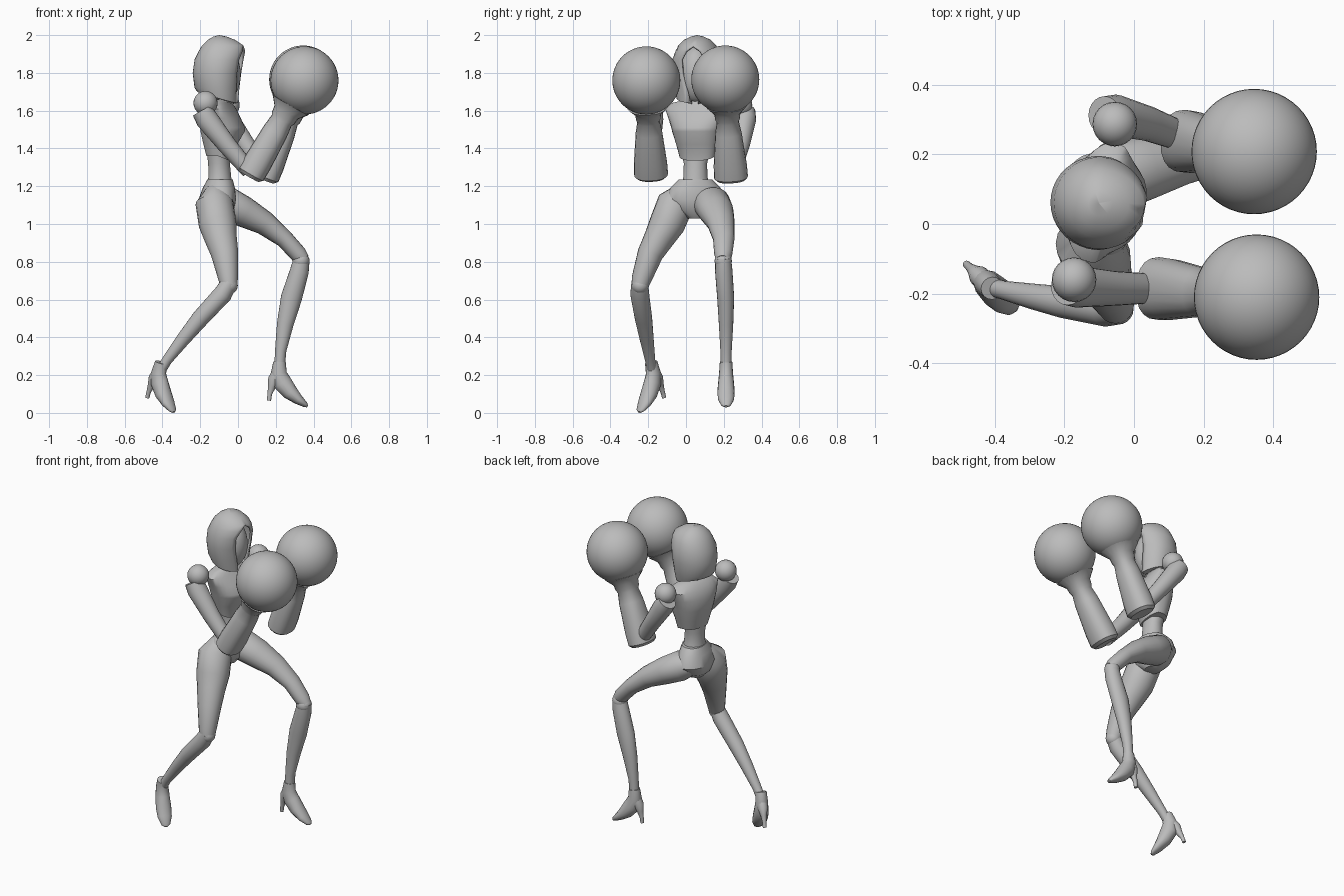
import bpy, bmesh, math
from mathutils import Vector, Matrix

cube = bpy.data.objects.get("Cube")
if cube:
    bpy.data.objects.remove(cube, do_unlink=True)

grey = bpy.data.materials.new("plain grey")
grey.use_nodes = True
grey.diffuse_color = (0.5, 0.5, 0.5, 1)
grey.node_tree.nodes["Principled BSDF"].inputs["Base Color"].default_value = (0.5, 0.5, 0.5, 1)


def finish(name, bm, angle=40):
    """Turn a bmesh into a smooth shaded object with sharp creases."""
    bmesh.ops.recalc_face_normals(bm, faces=bm.faces)
    mesh = bpy.data.meshes.new(name)
    bm.to_mesh(mesh)
    bm.free()
    mesh.materials.append(grey)
    obj = bpy.data.objects.new(name, mesh)
    bpy.context.collection.objects.link(obj)
    bpy.ops.object.select_all(action="DESELECT")
    obj.select_set(True)
    bpy.context.view_layer.objects.active = obj
    bpy.ops.object.shade_smooth_by_angle(angle=math.radians(angle))
    return obj


def skin_rings(bm, rings, closed=True):
    """Bridge rows of points with quads."""
    rows = [[bm.verts.new(p) for p in ring] for ring in rings]
    n = len(rows[0])
    for a, b in zip(rows, rows[1:]):
        for i in range(n if closed else n - 1):
            j = (i + 1) % n
            bm.faces.new((a[i], a[j], b[j], b[i]))
    return rows


def limb(name, stations, side=(0, 1, 0), sides=20, power=1.0):
    """Tube through (x, y, z, width[, depth]) stations."""
    pts = [Vector(s[:3]) for s in stations]
    rings = []
    for i, s in enumerate(stations):
        along = (pts[min(i + 1, len(pts) - 1)] - pts[max(i - 1, 0)]).normalized()
        u = Vector(side)
        u = (u - along * u.dot(along)).normalized()
        v = along.cross(u)
        ring = []
        for k in range(sides):
            a = math.tau * k / sides
            c, d = math.cos(a), math.sin(a)
            c, d = [math.copysign(abs(t) ** power, t) for t in (c, d)]
            ring.append(pts[i] + u * c * s[3] + v * d * s[-1])
        rings.append(ring)
    bm = bmesh.new()
    rows = skin_rings(bm, rings)
    bm.faces.new(rows[0])
    bm.faces.new(rows[-1])
    return finish(name, bm)


def body(name, stations, centre, yaw, power=0.85, vee=0.0, sides=28):
    """Upright loft through (z, back, front, half width) sections."""
    turn = Matrix.Rotation(math.radians(yaw), 3, "Z")
    rings = []
    for i, (z, back, front, half) in enumerate(stations):
        ring = []
        for k in range(sides):
            a = math.tau * k / sides
            c, d = [math.copysign(abs(t) ** power, t) for t in (math.cos(a), math.sin(a))]
            p = turn @ Vector((c * (front if c > 0 else -back), d * half, 0))
            dip = vee * max(0, math.cos(a)) if i == 0 else 0
            ring.append(p + Vector((centre[0], centre[1], z - dip)))
        rings.append(ring)
    bm = bmesh.new()
    rows = skin_rings(bm, rings)
    bm.faces.new(rows[0])
    bm.faces.new(rows[-1])
    return finish(name, bm)


def ball(name, centre, size, yaw=0, segments=32):
    bm = bmesh.new()
    m = Matrix.Translation(centre) @ Matrix.Rotation(math.radians(yaw), 4, "Z")
    m = m @ Matrix.Diagonal((*size, 1))
    bmesh.ops.create_uvsphere(bm, u_segments=segments, v_segments=segments // 2, radius=1, matrix=m)
    return finish(name, bm)


# Vest, waist and hips
body("vest", [(1.36, -.08, .055, .095), (1.42, -.095, .075, .112), (1.49, -.11, .118, .132),
              (1.51, -.112, .118, .137), (1.56, -.112, .092, .155), (1.61, -.095, .06, .175),
              (1.64, -.07, .04, .14), (1.66, -.045, .03, .06)], (-.085, .06), -14, vee=.025)
body("waist", [(1.19, -.07, .07, .08), (1.25, -.058, .062, .064), (1.32, -.06, .055, .062),
               (1.4, -.07, .05, .08)], (-.098, .05), -8, power=1)
body("pelvis", [(1.03, -.05, .045, .045), (1.07, -.09, .075, .11), (1.13, -.108, .088, .155),
                (1.19, -.085, .082, .135), (1.235, -.062, .072, .09)], (-.1, .05), 8, power=.95)
limb("neck", [(-.1, .06, 1.6, .05), (-.095, .06, 1.66, .04), (-.095, .06, 1.74, .04)])

# Head and hood with a pointed opening
ball("face", (-.085, .055, 1.79), (.1, .09, .15), yaw=-12)
hood_sections = [(1.665, -.06, .075, .07, 14), (1.67, -.115, .1, .11, 14), (1.72, -.13, .108, .125, 20),
                 (1.8, -.14, .122, .135, 28), (1.87, -.13, .138, .132, 30), (1.915, -.108, .142, .115, 20),
                 (1.945, -.09, .13, .1, 0), (1.975, -.06, .085, .07, 0), (1.992, -.03, .04, .035, 0),
                 (2.0, -.001, .001, .001, 0)]
rings = []
for i, (z, back, front, half, gap) in enumerate(hood_sections):
    ring = []
    for k in range(33):
        a = math.radians(gap + (360 - 2 * gap) * k / 32)
        c = math.cos(a)
        p = Matrix.Rotation(math.radians(-10), 3, "Z") @ Vector((c * (front if c > 0 else -back), math.sin(a) * half, 0))
        dip = .03 * c if i < 2 else 0
        ring.append(p + Vector((-.1, .06, z - dip)))
    rings.append(ring)
bm = bmesh.new()
skin_rings(bm, rings, closed=False)
bmesh.ops.remove_doubles(bm, verts=bm.verts, dist=.0015)
hood = finish("hood", bm, 50)
thick = hood.modifiers.new("thickness", "SOLIDIFY")
thick.thickness = .014
thick.offset = -1

# Arms: shoulder ball, sleeve, flared forearm and round glove
arms = {
    "right": ((-.172, -.16, 1.64), (.07, -.185, 1.265), (.352, -.21, 1.76),
              [(-.19, -.178, 1.6, .055), (-.165, -.18, 1.555, .06), (-.06, -.185, 1.42, .05), (.06, -.185, 1.28, .042)]),
    "left": ((-.055, .287, 1.63), (.145, .238, 1.25), (.345, .208, 1.765),
             [(-.085, .312, 1.6, .055), (-.055, .312, 1.555, .06), (.04, .288, 1.42, .05), (.14, .25, 1.28, .042)]),
}
for tag, (shoulder, elbow, glove, sleeve) in arms.items():
    ball(tag + "_shoulder", shoulder, (.064,) * 3, segments=24)
    limb(tag + "_upper_arm", sleeve)
    ball(tag + "_glove", glove, (.18,) * 3, segments=48)
    e, g = Vector(elbow), Vector(glove)
    shape = [(-.03, .075, .055), (0, .09, .074), (.12, .088, .076), (.45, .07, .068),
             (.57, .058, .06), (.6, .066, .068), (.66, .07, .072), (.74, .11, .11)]
    limb(tag + "_forearm", [(*e.lerp(g, t), w, d) for t, w, d in shape], power=.85)

# Legs: thigh, knee and shin
legs = {
    "right": ([(-.12, -.01, 1.18, .05), (-.125, -.055, 1.11, .098, .1), (-.108, -.1, 1.0, .095, .1),
               (-.09, -.145, .92, .08, .085), (-.07, -.19, .84, .068, .072), (-.052, -.235, .71, .053, .052),
               (-.048, -.245, .67, .045)],
              (-.047, -.243, .675),
              [(-.045, -.245, .69, .044), (-.08, -.245, .63, .05), (-.2, -.225, .5, .046), (-.29, -.208, .39, .037),
               (-.375, -.19, .28, .027), (-.412, -.18, .22, .027)]),
    "left": ([(-.12, .11, 1.13, .07), (-.06, .135, 1.11, .1, .09), (.03, .16, 1.065, .093, .082),
              (.14, .185, 1.005, .073, .064), (.245, .2, .922, .057, .048), (.32, .197, .84, .048, .045),
              (.345, .195, .81, .036)],
             (.333, .197, .805),
             [(.338, .197, .82, .042), (.325, .2, .75, .046, .05), (.283, .21, .61, .045, .056),
              (.25, .212, .47, .038, .044), (.226, .212, .33, .03), (.22, .212, .24, .028)]),
}
for tag, (thigh, knee, shin) in legs.items():
    limb(tag + "_thigh", thigh)
    ball(tag + "_knee", knee, (.046,) * 3, segments=20)
    limb(tag + "_shin", shin)

# High heeled shoes, drawn as (forward, up, width, depth) from the ankle
upper = [(0, .03, .033, .033), (-.005, -.03, .037, .043), (.015, -.08, .042, .05), (.055, -.13, .046, .042),
         (.1, -.17, .042, .027), (.138, -.198, .026, .014), (.148, -.206, .01, .006)]
heel = [(-.008, -.02, .03, .03), (-.03, -.065, .03, .032), (-.042, -.105, .018, .02),
        (-.052, -.14, .012, .012), (-.056, -.175, .011, .011)]
for tag, ankle, yaw, pitch in (("right", (-.412, -.18, .238), -43, 13), ("left", (.22, .212, .24), 0, 0)):
    turn = Matrix.Rotation(math.radians(yaw), 3, "Z") @ Matrix.Rotation(math.radians(pitch), 3, "Y")
    side = turn @ Vector((0, 1, 0))
    for part, outline in (("shoe", upper), ("heel", heel)):
        stations = [(*(Vector(ankle) + turn @ Vector((f, 0, u))), w, d) for f, u, w, d in outline]
        limb(tag + "_" + part, stations, side=side, sides=16)
